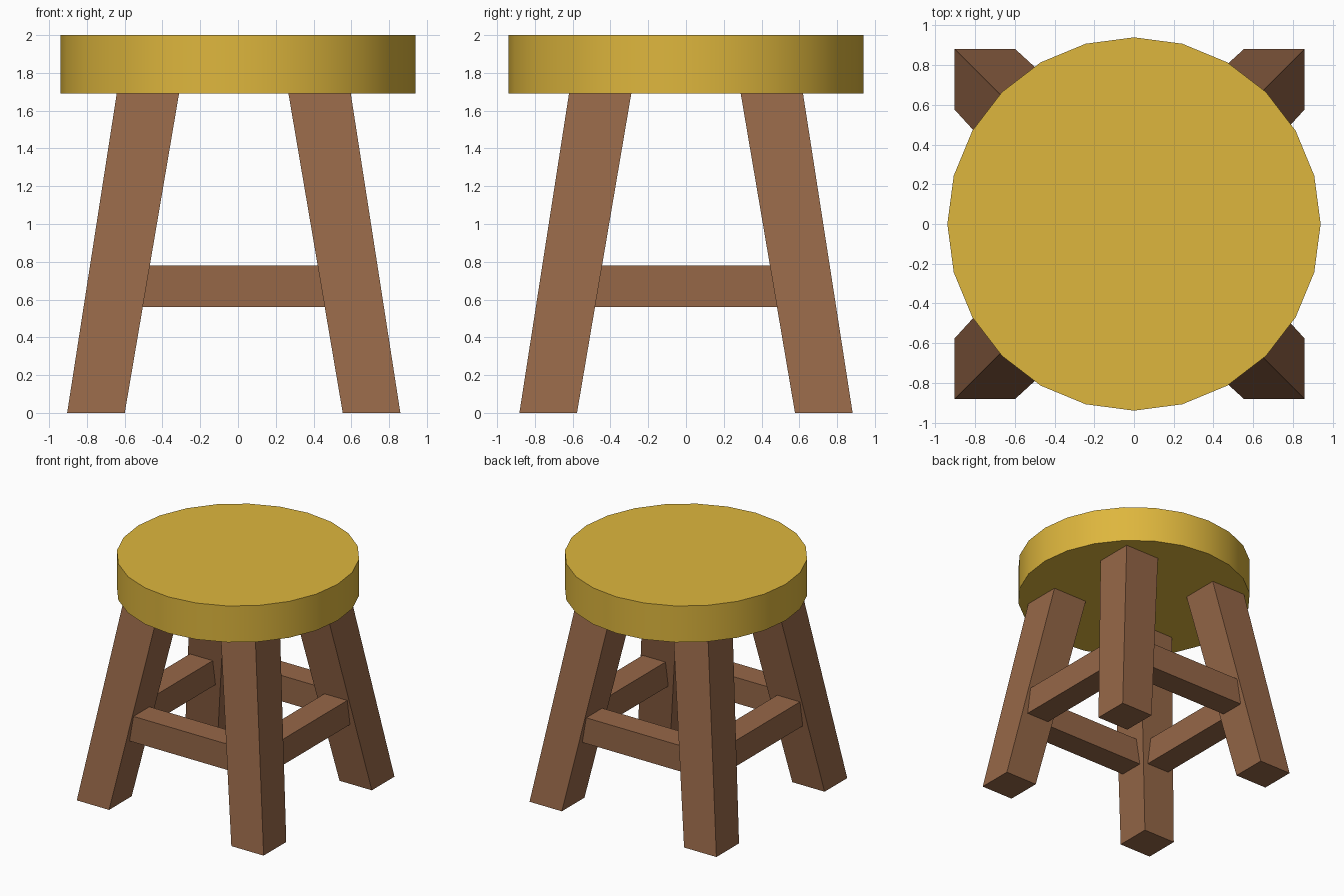
import bpy, bmesh, math
from mathutils import Matrix

if "Cube" in bpy.data.objects:
    bpy.data.objects.remove(bpy.data.objects["Cube"])


def material(name, color):
    m = bpy.data.materials.new(name)
    m.diffuse_color = (*color, 1)
    m.use_nodes = True
    m.node_tree.nodes["Principled BSDF"].inputs["Base Color"].default_value = m.diffuse_color
    return m


honey = material("honey yellow", (0.73, 0.47, 0.047))
brown = material("wood brown", (0.305, 0.136, 0.064))
CX = -0.0225  # the leg frame sits slightly left of the seat


def finish(bm, name, mat):
    bmesh.ops.recalc_face_normals(bm, faces=bm.faces)
    me = bpy.data.meshes.new(name)
    bm.to_mesh(me)
    bm.free()
    me.materials.append(mat)
    ob = bpy.data.objects.new(name, me)
    bpy.context.collection.objects.link(ob)
    return ob


# round seat: 24 sides, smooth rim, sharp top and bottom edges
bm = bmesh.new()
bmesh.ops.create_cone(bm, cap_ends=True, segments=24, radius1=0.94, radius2=0.94,
                      depth=0.31, matrix=Matrix.Translation((0, 0, 1.845)))
seat = finish(bm, "seat", honey)
bpy.context.view_layer.objects.active = seat
seat.select_set(True)
bpy.ops.object.shade_smooth_by_angle(angle=math.radians(30))
seat.select_set(False)


# splayed square legs: (inner, outer) offsets at the floor and under the seat
def leg(name, sx, sy):
    bm = bmesh.new()
    rings = []
    for z, inner, outer in ((0, 0.577, 0.882), (1.70, 0.288, 0.618)):
        rings.append([bm.verts.new((CX + sx * a, sy * b, z)) for a, b in
                      ((inner, inner), (outer, inner), (outer, outer), (inner, outer))])
    bm.faces.new(rings[0])
    bm.faces.new(rings[1])
    for i in range(4):
        j = (i + 1) % 4
        bm.faces.new((rings[0][i], rings[0][j], rings[1][j], rings[1][i]))
    finish(bm, name, brown)


for sy, fb in ((-1, "front"), (1, "back")):
    for sx, lr in ((-1, "left"), (1, "right")):
        leg(f"{fb}_{lr}_leg", sx, sy)


# square stretchers, ends buried in the legs
def stretcher(name, center, size):
    bm = bmesh.new()
    bmesh.ops.create_cube(bm, size=1, matrix=Matrix.Translation(center)
                          @ Matrix.Diagonal((*size, 1)))
    finish(bm, name, brown)


for s, fb, lr in ((-1, "front", "left"), (1, "back", "right")):
    stretcher(f"{fb}_stretcher", (CX, s * 0.635, 0.67), (1.04, 0.215, 0.22))
    stretcher(f"{lr}_stretcher", (CX + s * 0.635, 0, 0.67), (0.215, 1.04, 0.22))
